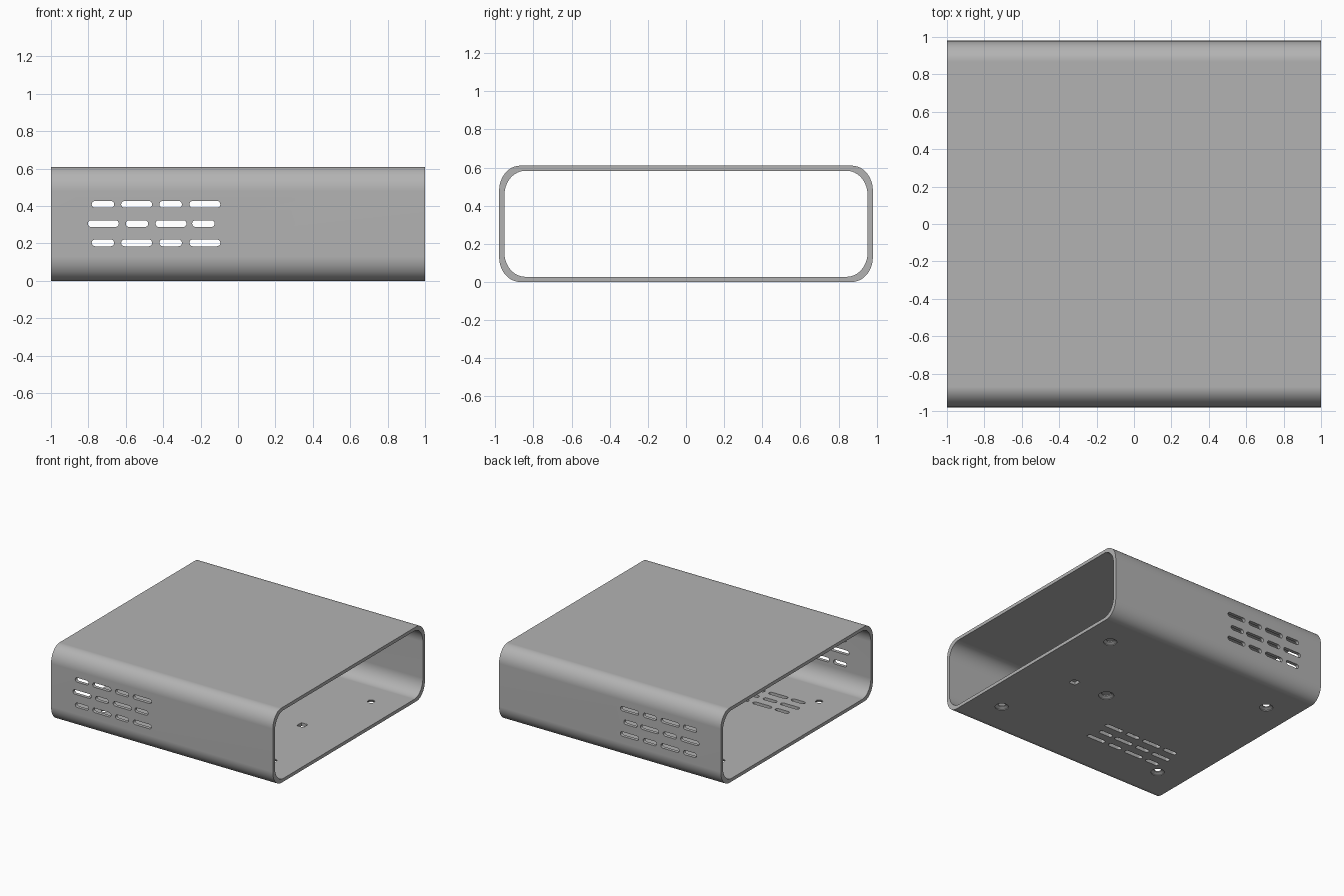
import bpy, bmesh
from math import sin, cos, pi, radians
from mathutils import Matrix, Vector

if "Cube" in bpy.data.objects:
    bpy.data.objects.remove(bpy.data.objects["Cube"], do_unlink=True)

HALF_Y, HEIGHT, WALL = 0.98, 0.61, 0.027

grey = bpy.data.materials.new("mid grey")
grey.use_nodes = True
grey.diffuse_color = (0.45, 0.45, 0.45, 1)
grey.node_tree.nodes["Principled BSDF"].inputs["Base Color"].default_value = (0.45, 0.45, 0.45, 1)


def rounded_loop(half_w, half_h, rw, rh, steps=12):
    """Rectangle with elliptical corners, as (u, v) points."""
    pts = []
    for i, (su, sv) in enumerate([(1, 1), (-1, 1), (-1, -1), (1, -1)]):
        for k in range(steps + 1):
            a = pi / 2 * (i + k / steps)
            pts.append((su * (half_w - rw) + rw * cos(a), sv * (half_h - rh) + rh * sin(a)))
    return pts


def finish(bm, name):
    bmesh.ops.recalc_face_normals(bm, faces=bm.faces[:])
    mesh = bpy.data.meshes.new(name)
    bm.to_mesh(mesh)
    bm.free()
    obj = bpy.data.objects.new(name, mesh)
    bpy.context.collection.objects.link(obj)
    mesh.materials.append(grey)
    return obj


# Open-ended sleeve: outer and inner rounded loops at both ends
bm = bmesh.new()
loops = []
for points in (rounded_loop(HALF_Y, HEIGHT / 2, 0.11, 0.13),
               rounded_loop(HALF_Y - WALL, HEIGHT / 2 - WALL, 0.11, 0.13)):
    for x in (-1, 1):
        loops.append([bm.verts.new((x, u, v + HEIGHT / 2)) for u, v in points])
for a, b in ((0, 1), (2, 3), (0, 2), (1, 3)):
    for i in range(len(loops[a])):
        j = (i + 1) % len(loops[a])
        bm.faces.new((loops[a][i], loops[a][j], loops[b][j], loops[b][i]))
sleeve = finish(bm, "sleeve")


# Vent pattern: staggered long and short slots
SHORT, LONG = 0.12, 0.165
ROW_A = [(-0.722, SHORT), (-0.542, LONG), (-0.36, SHORT), (-0.177, LONG)]
ROW_B = [(-0.72, LONG), (-0.54, SHORT), (-0.358, LONG), (-0.185, SHORT)]
PATTERN = [(0.103, ROW_A), (0, ROW_B), (-0.103, ROW_A)]


def add_prism(bm, points, place, near, far):
    ends = [[bm.verts.new(place(u, v, d)) for u, v in points] for d in (near, far)]
    bm.faces.new(ends[0])
    bm.faces.new(ends[1])
    for i in range(len(points)):
        j = (i + 1) % len(points)
        bm.faces.new((ends[0][i], ends[0][j], ends[1][j], ends[1][i]))


def add_vents(bm, place, near, far):
    for row, slots in PATTERN:
        for x, length in slots:
            # tiny inset keeps the stadium ends free of doubled points
            shape = rounded_loop(length / 2, 0.018, 0.0175, 0.0175, 5)
            add_prism(bm, [(u + x, v + row) for u, v in shape], place, near, far)


# Cutters: wall vents front and back, floor vents, screw holes, square port
bm = bmesh.new()
add_vents(bm, lambda u, v, d: (u, d, v + 0.306), -1.1, 1.1)
add_vents(bm, lambda u, v, d: (u + 0.09, v - 0.44, d), -0.1, 0.1)
port = [(-0.03, -0.03), (0.03, -0.03), (0.03, 0.03), (-0.03, 0.03)]
add_prism(bm, port, lambda u, v, d: (u + 0.58, v, d), -0.1, 0.1)


def add_countersink(bm, x, y, head, hole):
    profile = [(head, -0.05), (head, 0.006), (hole, 0.018), (hole, 0.1)]
    sides = 32
    rings = [[bm.verts.new((x + r * cos(2 * pi * k / sides), y + r * sin(2 * pi * k / sides), z))
              for k in range(sides)] for r, z in profile]
    bm.faces.new(rings[0])
    bm.faces.new(rings[-1])
    for lower, upper in zip(rings, rings[1:]):
        for k in range(sides):
            m = (k + 1) % sides
            bm.faces.new((lower[k], lower[m], upper[m], upper[k]))


for sx in (-1, 1):
    for sy in (-1, 1):
        add_countersink(bm, sx * 0.76, sy * 0.63, 0.05, 0.027)
add_countersink(bm, 0.27, 0, 0.057, 0.035)
cutter = finish(bm, "hole_cutter")
cutter.hide_render = True
cutter.hide_set(True)

# Cut the openings and bake the result
cut = sleeve.modifiers.new("openings", 'BOOLEAN')
cut.operation = 'DIFFERENCE'
cut.solver = 'EXACT'
cut.object = cutter
bpy.ops.object.select_all(action='DESELECT')
bpy.context.view_layer.objects.active = sleeve
sleeve.select_set(True)
bpy.ops.object.modifier_apply(modifier=cut.name)
bpy.data.objects.remove(cutter, do_unlink=True)

# Smooth rounded corners, flat walls
bpy.ops.object.shade_smooth_by_angle(angle=radians(30))
weighted = sleeve.modifiers.new("flat_walls", 'WEIGHTED_NORMAL')
weighted.keep_sharp = True
